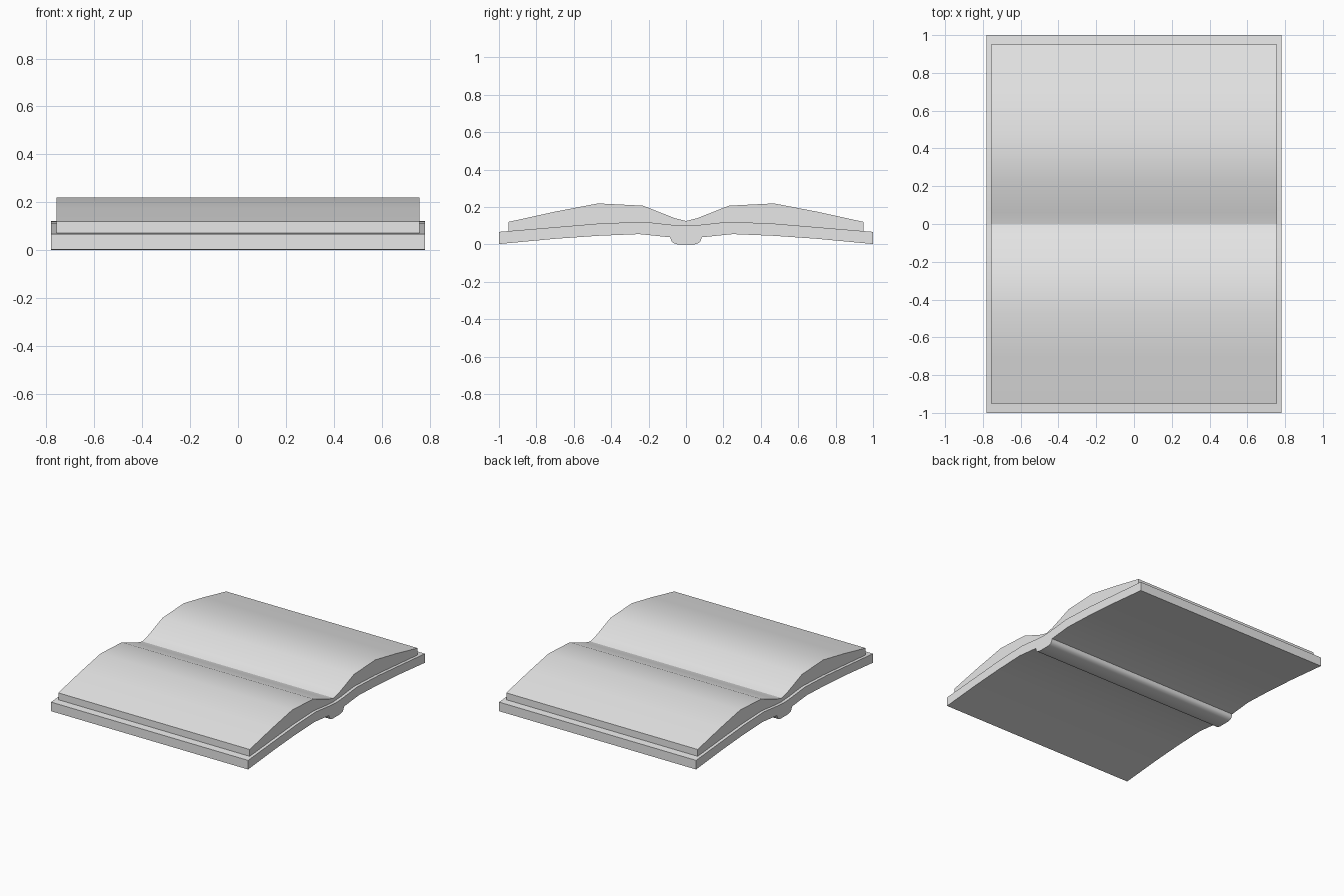
import bpy
import bmesh
import math

cube = bpy.data.objects.get("Cube")
if cube:
    bpy.data.objects.remove(cube, do_unlink=True)

grey = bpy.data.materials.new("plain grey")
grey.use_nodes = True
colour = (0.8, 0.8, 0.8, 1)
grey.diffuse_color = colour
grey.node_tree.nodes["Principled BSDF"].inputs["Base Color"].default_value = colour


def mirrored(half):
    """Mirror (y, z) points that run from the centre outwards."""
    return [(-y, z) for y, z in reversed(half) if y > 0] + half


def slab(name, upper, lower, half_width):
    """Extrude the outline between two symmetric curves along x."""
    outline = mirrored(upper) + mirrored(lower)[::-1]
    bm = bmesh.new()
    ends = [[bm.verts.new((x, y, z)) for y, z in outline]
            for x in (-half_width, half_width)]
    count = len(outline)
    for i in range(count):
        j = (i + 1) % count
        bm.faces.new((ends[0][i], ends[0][j], ends[1][j], ends[1][i]))
    for end in ends:
        bm.faces.new(end)
    bmesh.ops.recalc_face_normals(bm, faces=bm.faces)
    # Keep the gutter crease crisp
    for edge in bm.edges:
        if all(abs(v.co.y) < 0.001 and v.co.z > 0.05 for v in edge.verts):
            edge.smooth = False
    mesh = bpy.data.meshes.new(name)
    bm.to_mesh(mesh)
    bm.free()
    mesh.materials.append(grey)
    obj = bpy.data.objects.new(name, mesh)
    bpy.context.collection.objects.link(obj)
    bpy.ops.object.select_all(action='DESELECT')
    obj.select_set(True)
    bpy.context.view_layer.objects.active = obj
    bpy.ops.object.shade_smooth_by_angle(angle=math.radians(40), keep_sharp_edges=True)
    return obj


# Shared curve where the pages rest on the cover, from the centre outwards
rest = [(0, 0.1), (0.08, 0.105), (0.23, 0.121), (0.47, 0.111),
        (0.7, 0.092), (0.95, 0.071)]

# Open cover with the rounded spine beneath
cover_bottom = [(0, 0), (0.045, 0), (0.07, 0.008), (0.08, 0.022), (0.084, 0.038),
                (0.25, 0.055), (0.47, 0.046), (0.7, 0.03), (1, 0.002)]
slab("cover", rest + [(1, 0.067)], cover_bottom, 0.78)

# Two bulging blocks of pages meeting at the gutter
page_top = [(0, 0.125), (0.06, 0.14), (0.23, 0.207), (0.47, 0.219),
            (0.7, 0.175), (0.95, 0.12)]
slab("pages", page_top, rest, 0.758)
